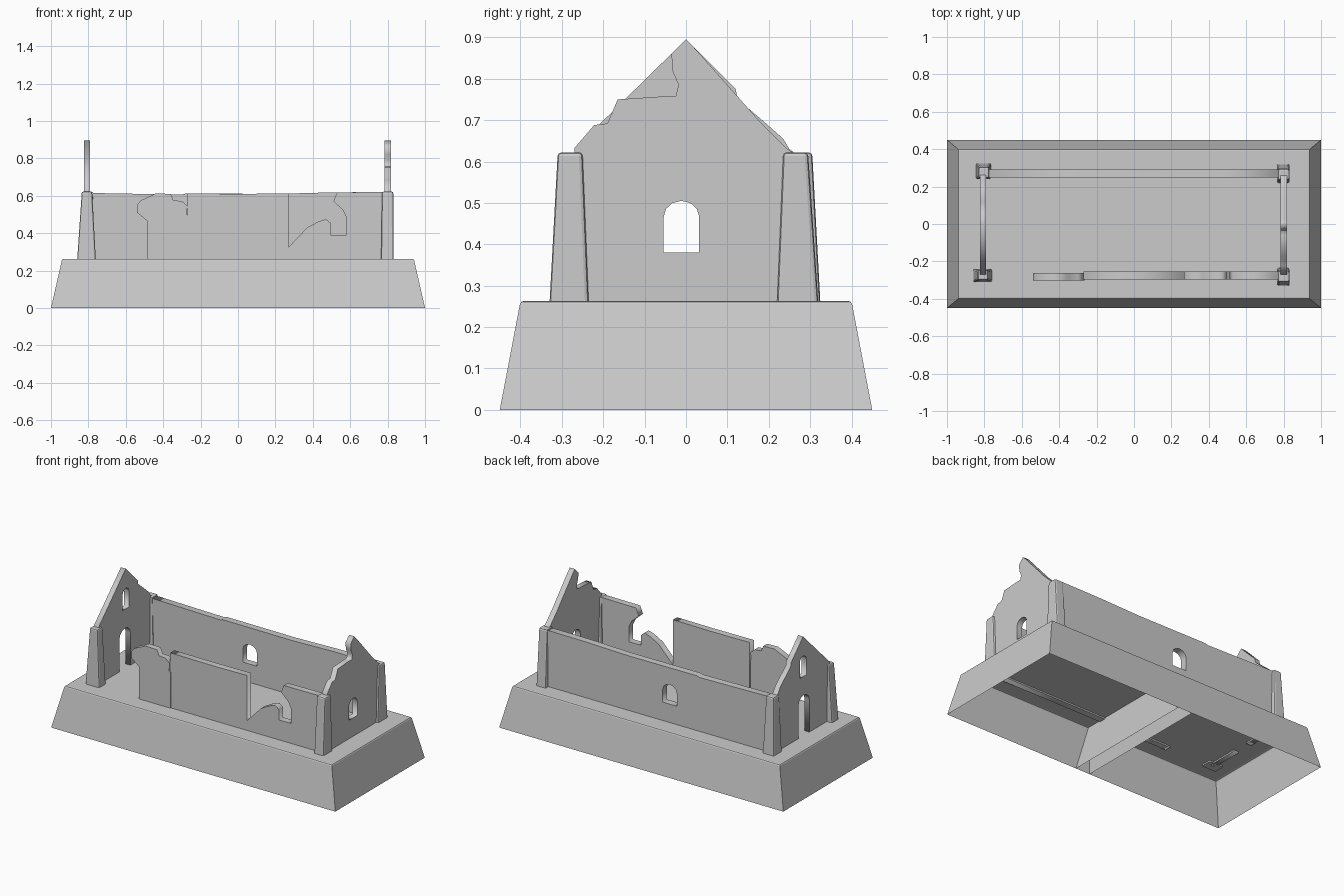
import bpy, bmesh, math

if "Cube" in bpy.data.objects:
    bpy.data.objects.remove(bpy.data.objects["Cube"])

def add_mesh(name, bm):
    bmesh.ops.recalc_face_normals(bm, faces=bm.faces)
    me = bpy.data.meshes.new(name)
    bm.to_mesh(me)
    bm.free()
    ob = bpy.data.objects.new(name, me)
    bpy.context.collection.objects.link(ob)
    return ob

def taper(name, low, high, z0, z1, bevel, open_bottom=False):
    """Tapered block; low and high are (x0, x1, y0, y1)."""
    bm = bmesh.new()
    rings = []
    for (x0, x1, y0, y1), z in ((low, z0), (high, z1)):
        rings.append([bm.verts.new(p) for p in
                      ((x0, y0, z), (x1, y0, z), (x1, y1, z), (x0, y1, z))])
    a, b = rings
    for i in range(4):
        j = (i + 1) % 4
        bm.faces.new((a[i], a[j], b[j], b[i]))
    bm.faces.new(b)
    floor = bm.faces.new(a[::-1])
    bmesh.ops.recalc_face_normals(bm, faces=bm.faces)
    if open_bottom:
        edges = [e for e in bm.edges if all(v.co.z > (z0 + z1) / 2 for v in e.verts)
                 and not all(abs(v.co.x) < 0.01 for v in e.verts)]
        bm.faces.remove(floor)
    else:
        edges = [e for e in bm.edges if any(v.co.z > (z0 + z1) / 2 for v in e.verts)]
    bmesh.ops.bevel(bm, geom=edges, offset=bevel, segments=2, profile=0.5, affect='EDGES')
    ob = add_mesh(name, bm)
    return ob

def arch(c, half, z0, z1, n=6):
    """Round-headed opening outline, from lower left over the top to lower right."""
    rise = half * 0.9
    pts = [(c - half, z0)]
    for i in range(n + 1):
        t = math.pi * (1 - i / n)
        pts.append((c + half * math.cos(t), z1 - rise + rise * math.sin(t)))
    return pts + [(c + half, z0)]

def wall(name, outline, holes, pos, thick, along_y=False):
    """Extruded wall outline with filled-rule openings."""
    cu = bpy.data.curves.new(name, 'CURVE')
    cu.dimensions = '2D'
    cu.fill_mode = 'BOTH'
    cu.extrude = thick / 2
    for pts in [outline] + holes:
        sp = cu.splines.new('POLY')
        sp.points.add(len(pts) - 1)
        for p, (u, v) in zip(sp.points, pts):
            p.co = (u, v, 0, 1)
        sp.use_cyclic_u = True
    ob = bpy.data.objects.new(name, cu)
    bpy.context.collection.objects.link(ob)
    ob.rotation_euler = (math.pi / 2, 0, math.pi / 2 if along_y else 0)
    ob.location = (pos, 0, 0) if along_y else (0, pos, 0)
    bpy.ops.object.select_all(action='DESELECT')
    ob.select_set(True)
    bpy.context.view_layer.objects.active = ob
    bpy.ops.object.convert(target='MESH')
    return bpy.context.object

FLOOR, G = 0.26, 0.254

# hollow base, two open-bottomed halves that overlap at the centre
taper("base_left", (-1, 0.05, -0.45, 0.45), (-0.94, 0, -0.40, 0.40), 0, FLOOR + 0.003, 0.008, True)
taper("base_right", (-0.05, 1, -0.45, 0.45), (0, 0.94, -0.40, 0.40), 0, FLOOR + 0.003, 0.008, True)

# corner buttresses
for name, low, high in (
        ("buttress_front_left", (-0.86, -0.76, -0.31, -0.24), (-0.835, -0.78, -0.30, -0.245)),
        ("buttress_back_left", (-0.845, -0.765, 0.24, 0.325), (-0.83, -0.775, 0.245, 0.305)),
        ("buttress_front_right", (0.765, 0.832, -0.33, -0.235), (0.77, 0.83, -0.31, -0.25)),
        ("buttress_back_right", (0.765, 0.832, 0.22, 0.32), (0.77, 0.83, 0.235, 0.295))):
    taper(name, low, high, G, 0.622, 0.009)

# long back wall with one window
wall("back_wall", [(-0.8, G), (0.8, G), (0.8, 0.62), (0.5, 0.618), (0.2, 0.61),
                   (-0.28, 0.612), (-0.3, 0.606), (-0.8, 0.615)],
     [arch(-0.09, 0.05, 0.38, 0.505)], 0.27, 0.044)

# front wall, broken through beside a half-lost window
wall("front_wall", [(-0.27, G), (0.8, G), (0.8, 0.62), (0.53, 0.618), (0.51, 0.57),
                    (0.56, 0.525), (0.58, 0.485), (0.58, 0.39), (0.495, 0.39),
                    (0.495, 0.455), (0.47, 0.475), (0.43, 0.462), (0.37, 0.43),
                    (0.27, 0.325), (0.27, 0.612), (0, 0.61), (-0.27, 0.612)],
     [], -0.275, 0.042)

# crumbling end of the front wall
wall("front_wall_broken_end", [(-0.485, G), (-0.265, G), (-0.265, 0.49), (-0.275, 0.5),
                               (-0.27, 0.545), (-0.3, 0.572), (-0.345, 0.575),
                               (-0.36, 0.61), (-0.44, 0.612), (-0.52, 0.575),
                               (-0.54, 0.55), (-0.54, 0.51), (-0.515, 0.49), (-0.485, 0.465)],
     [], -0.282, 0.038)

# left gable with doorway and upper window
wall("left_gable", [(-0.27, G)] + arch(-0.008, 0.055, G, 0.52) +
     [(0.27, G), (0.27, 0.615), (0.25, 0.63), (0.235, 0.655), (0.19, 0.695), (0.125, 0.75),
      (0.12, 0.775), (0, 0.895), (-0.27, 0.63)],
     [arch(0.0, 0.032, 0.64, 0.77)], -0.807, 0.034, True)

# right gable, half collapsed, with one window
wall("right_gable", [(-0.27, G), (0.27, G), (0.27, 0.615), (0.245, 0.63), (0.18, 0.695),
                     (0.1, 0.785), (0.02, 0.875), (0, 0.895), (-0.035, 0.86),
                     (-0.033, 0.82), (-0.018, 0.785), (-0.025, 0.757), (-0.06, 0.757),
                     (-0.165, 0.75), (-0.19, 0.692), (-0.222, 0.688), (-0.27, 0.632)],
     [arch(-0.011, 0.043, 0.38, 0.505)], 0.8, 0.036, True)
